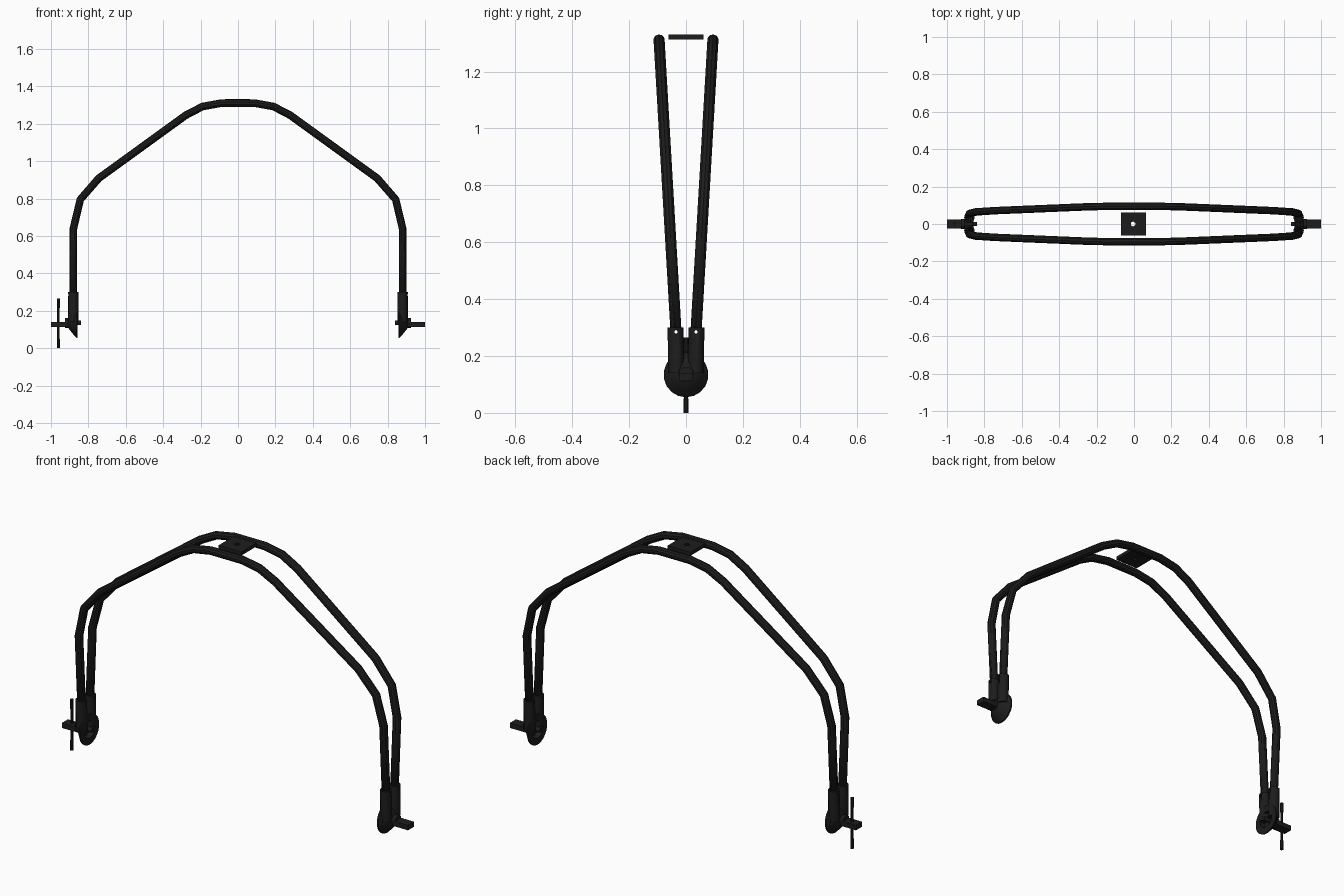
import bpy, bmesh, math
from mathutils import Vector, Matrix

cube = bpy.data.objects.get("Cube")
if cube:
    bpy.data.objects.remove(cube)

black = bpy.data.materials.new("matte black")
black.use_nodes = True
COLOUR = (0.012, 0.012, 0.012, 1)
black.diffuse_color = COLOUR
black.node_tree.nodes["Principled BSDF"].inputs["Base Color"].default_value = COLOUR


def finish(name, bm, smooth=True):
    bmesh.ops.recalc_face_normals(bm, faces=bm.faces)
    mesh = bpy.data.meshes.new(name)
    bm.to_mesh(mesh)
    bm.free()
    ob = bpy.data.objects.new(name, mesh)
    bpy.context.collection.objects.link(ob)
    mesh.materials.append(black)
    if smooth:
        activate(ob)
        bpy.ops.object.shade_smooth_by_angle(angle=math.radians(35))
    return ob


def activate(ob):
    bpy.ops.object.select_all(action='DESELECT')
    ob.select_set(True)
    bpy.context.view_layer.objects.active = ob


def rod(name, a, b, radius, sides=12):
    a, b = Vector(a), Vector(b)
    axis = b - a
    turn = axis.to_track_quat('Z', 'Y').to_matrix().to_4x4()
    bm = bmesh.new()
    bmesh.ops.create_cone(bm, cap_ends=True, segments=sides, radius1=radius, radius2=radius,
                          depth=axis.length, matrix=Matrix.Translation((a + b) / 2) @ turn)
    return finish(name, bm)


def box(name, centre, size):
    bm = bmesh.new()
    bmesh.ops.create_cube(bm, size=1, matrix=Matrix.Translation(centre) @ Matrix.Diagonal((*size, 1)))
    return finish(name, bm, False)


def lathe_x(name, profile, z, side, steps=18):
    # Spin (x, radius) points around a horizontal axis
    bm = bmesh.new()
    vs = [bm.verts.new((side * x, 0, z + r)) for x, r in profile]
    es = [bm.edges.new(pair) for pair in zip(vs, vs[1:])]
    bmesh.ops.spin(bm, geom=vs + es, cent=(0, 0, z), axis=(1, 0, 0), angle=math.tau, steps=steps)
    bmesh.ops.remove_doubles(bm, verts=bm.verts, dist=0.0005)
    return finish(name, bm)


def drill(ob, a, b, radius):
    cutter = rod("drill_cutter", a, b, radius, 10)
    cutter.hide_render = True
    activate(ob)
    mod = ob.modifiers.new("hole", 'BOOLEAN')
    mod.operation, mod.object, mod.solver = 'DIFFERENCE', cutter, 'EXACT'
    bpy.ops.object.modifier_apply(modifier=mod.name)
    bpy.data.objects.remove(cutter)


def spread(z):
    # The two tubes lean apart as they rise
    return 0.036 + (z - 0.3) * 0.058


# Bent tubes of the arch
half = [(0.88, 0.18), (0.88, 0.64), (0.843, 0.795), (0.745, 0.908),
        (0.28, 1.245), (0.19, 1.292), (0.09, 1.31)]
path = [(-x, z) for x, z in half] + half[::-1]
for side, label in ((-1, "front"), (1, "back")):
    curve = bpy.data.curves.new(label + "_tube", 'CURVE')
    curve.dimensions = '3D'
    curve.bevel_depth, curve.bevel_resolution = 0.0205, 3
    curve.use_fill_caps = True
    spline = curve.splines.new('POLY')
    spline.points.add(len(path) - 1)
    for p, (x, z) in zip(spline.points, path):
        p.co = (x, side * spread(z), z, 1)
    tube = bpy.data.objects.new(label + "_arch_tube", curve)
    bpy.context.collection.objects.link(tube)
    activate(tube)
    bpy.ops.object.convert(target='MESH')
    tube = bpy.context.object
    tube.data.materials.clear()
    tube.data.materials.append(black)
    bpy.ops.object.shade_smooth_by_angle(angle=math.radians(35))
    y = side * spread(0.285)
    drill(tube, (-0.95, y, 0.285), (0.95, y, 0.285), 0.006)

# End clamps with sockets, hollow cup and screw
cup = [(0.885, 0), (0.885, 0.045), (0.857, 0.045), (0.857, 0.079), (0.864, 0.078),
       (0.885, 0.055), (0.908, 0.026), (0.91, 0)]
for side, label in ((-1, "right"), (1, "left")):
    for s, end in ((-1, "front"), (1, "back")):
        socket = rod(f"{label}_{end}_socket", (side * 0.88, s * 0.034, 0.14),
                     (side * 0.88, s * 0.037, 0.3), 0.028)
        y = s * spread(0.285)
        drill(socket, (side * 0.8, y, 0.285), (side * 0.95, y, 0.285), 0.006)
    lathe_x(label + "_clamp_cup", cup, 0.134, side)
    rod(label + "_screw", (side * 0.84, 0, 0.135), (side * 0.915, 0, 0.135), 0.012)
    rod(label + "_screw_boss", (side * 0.895, 0, 0.135), (side * 0.925, 0, 0.135), 0.027)
    box(label + "_screw_handle", (side * 0.955, 0, 0.127), (0.09, 0.05, 0.026))

# Cross bar through the right-hand screw
rod("cross_bar", (-0.96, 0, 0.004), (-0.96, 0, 0.262), 0.007, 10)
for z, label in ((0.025, "lower"), (0.24, "upper")):
    rod(label + "_cross_bar_grip", (-0.96, 0, z - 0.025), (-0.96, 0, z + 0.025), 0.009, 10)

# Drilled mounting plate at the crown
plate = box("mounting_plate", (-0.003, 0, 1.322), (0.132, 0.124, 0.018))
drill(plate, (-0.005, 0, 1.25), (-0.005, 0, 1.4), 0.013)
